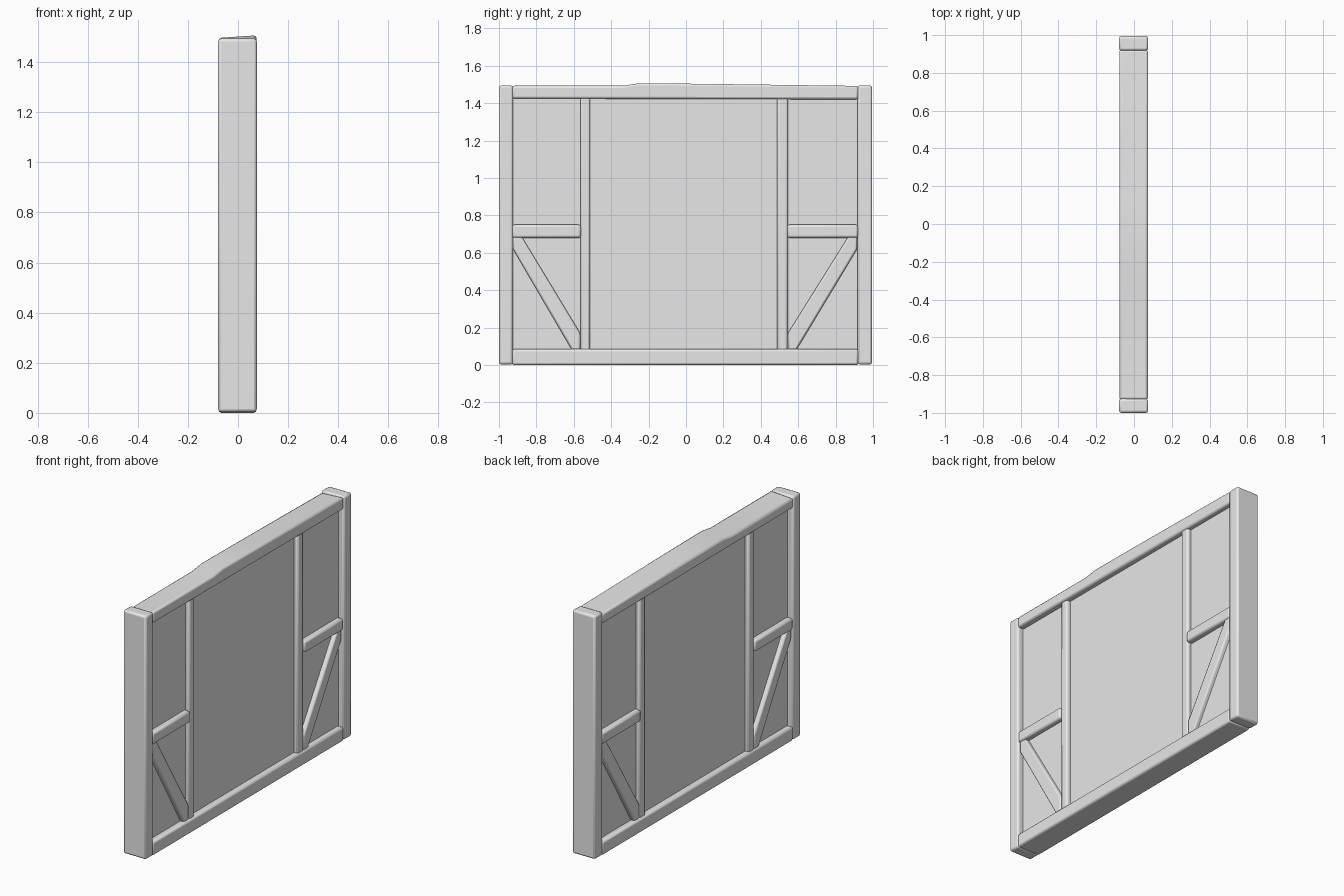
import bpy
import bmesh

cube = bpy.data.objects.get("Cube")
if cube:
    bpy.data.objects.remove(cube, do_unlink=True)

# Single plain colour
grey = bpy.data.materials.new("plain_grey")
grey.use_nodes = True
grey.diffuse_color = (0.8, 0.8, 0.8, 1)
grey.node_tree.nodes["Principled BSDF"].inputs["Base Color"].default_value = (0.8, 0.8, 0.8, 1)

MID = -0.002  # centre of the wall thickness


def slab(name, outline, half, bevel=0.012, warp=None):
    """Extrude a (y, z) outline across the wall thickness and round its edges."""
    bm = bmesh.new()
    face = bm.faces.new([bm.verts.new((MID - half, y, z)) for y, z in outline])
    ext = bmesh.ops.extrude_face_region(bm, geom=[face])
    moved = [v for v in ext["geom"] if isinstance(v, bmesh.types.BMVert)]
    bmesh.ops.translate(bm, verts=moved, vec=(2 * half, 0, 0))
    if warp:
        for v in bm.verts:
            warp(v)
    bmesh.ops.recalc_face_normals(bm, faces=bm.faces)
    mesh = bpy.data.meshes.new(name)
    bm.to_mesh(mesh)
    bm.free()
    mesh.materials.append(grey)
    obj = bpy.data.objects.new(name, mesh)
    bpy.context.collection.objects.link(obj)
    if bevel:
        mod = obj.modifiers.new("rounded_edges", "BEVEL")
        mod.width = bevel
        mod.segments = 2
        mod.limit_method = "ANGLE"
    bpy.ops.object.select_all(action="DESELECT")
    obj.select_set(True)
    bpy.context.view_layer.objects.active = obj
    bpy.ops.object.shade_smooth_by_angle(angle=0.7)
    return obj


def rect(y0, y1, z0, z1):
    return [(y0, z0), (y1, z0), (y1, z1), (y0, z1)]


def lower_one_side(v):
    # Worn top edge slopes down towards one side
    if v.co.z > 1.48 and v.co.x < 0:
        v.co.z -= 0.01


# Infill panel
slab("wall_panel", rect(-0.94, 0.94, 0.04, 1.45), 0.04, bevel=0)

# Outer frame
slab("front_post", rect(-1.0, -0.925, 0.003, 1.495), 0.077)
slab("back_post", rect(0.918, 0.995, 0.003, 1.495), 0.077)
slab("bottom_beam", rect(-0.93, 0.922, 0.0, 0.085), 0.076)
slab("top_beam", [(-0.93, 1.425), (0.922, 1.42), (0.922, 1.493), (0.1, 1.504),
                  (-0.25, 1.507), (-0.34, 1.494), (-0.93, 1.494)],
     0.076, warp=lower_one_side)

# Inner studs, rails and corner braces at both ends
for end, side, inner, outer, stud in (("front", -1, 0.565, 0.925, 0.512),
                                      ("back", 1, 0.545, 0.915, 0.487)):
    slab(end + "_stud", rect(side * inner, side * stud, 0.075, 1.435), 0.066)
    slab(end + "_rail", rect(side * (inner - 0.003), side * (outer + 0.005), 0.68, 0.75), 0.074)
    brace = [(outer, 0.62), (outer, 0.69), (outer - 0.045, 0.69),
             (inner, 0.17), (inner, 0.08), (inner + 0.045, 0.08)]
    slab(end + "_brace", [(side * y, z) for y, z in brace], 0.066, bevel=0.01)
